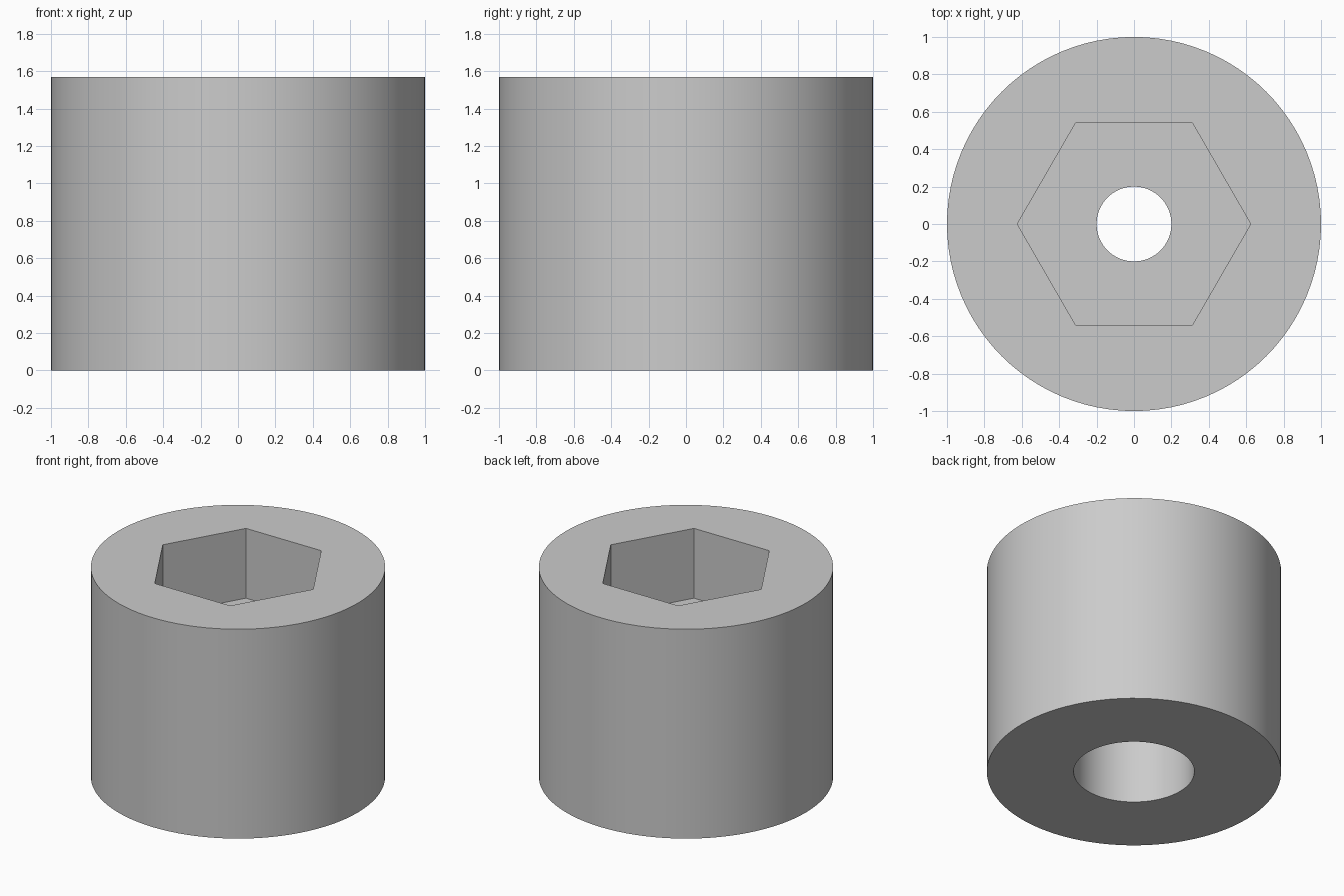
import bpy
import bmesh
from math import cos, sin, pi, radians

cube = bpy.data.objects.get("Cube")
if cube:
    bpy.data.objects.remove(cube, do_unlink=True)

SIDES = 96
HEIGHT = 1.57
SOCKET_FLOOR = HEIGHT * 2 / 3
RECESS_TOP = HEIGHT / 3


def circle(radius):
    return lambda a: radius


def hexagon(radius):
    # Distance from the centre to a hexagon with a corner on +x
    return lambda a: radius * cos(pi / 6) / cos(a % (pi / 3) - pi / 6)


# Closed section: outer wall, hex socket, through hole, round recess below
section = [
    (circle(1.0), 0),
    (circle(1.0), HEIGHT),
    (hexagon(0.624), HEIGHT),
    (hexagon(0.624), SOCKET_FLOOR),
    (circle(0.2), SOCKET_FLOOR),
    (circle(0.2), RECESS_TOP),
    (circle(0.41), RECESS_TOP),
    (circle(0.41), 0),
]

bm = bmesh.new()
rings = []
for shape, z in section:
    ring = []
    for i in range(SIDES):
        a = 2 * pi * i / SIDES
        # Tiny offset keeps corner angles on the right side of the modulo
        r = shape(a + 1e-9)
        ring.append(bm.verts.new((r * cos(a), r * sin(a), z)))
    rings.append(ring)

for k, low in enumerate(rings):
    high = rings[(k + 1) % len(rings)]
    for i in range(SIDES):
        j = (i + 1) % SIDES
        bm.faces.new((low[i], low[j], high[j], high[i]))
bmesh.ops.recalc_face_normals(bm, faces=bm.faces)

mesh = bpy.data.meshes.new("socket_spacer")
bm.to_mesh(mesh)
bm.free()
spacer = bpy.data.objects.new("socket_spacer", mesh)
bpy.context.collection.objects.link(spacer)

# Plain grey
grey = bpy.data.materials.new("grey")
grey.use_nodes = True
colour = (0.6, 0.6, 0.6, 1)
grey.diffuse_color = colour
grey.node_tree.nodes["Principled BSDF"].inputs["Base Color"].default_value = colour
mesh.materials.append(grey)

# Smooth round walls, sharp rims and hex corners
bpy.ops.object.select_all(action="DESELECT")
spacer.select_set(True)
bpy.context.view_layer.objects.active = spacer
bpy.ops.object.shade_smooth_by_angle(angle=radians(30))
